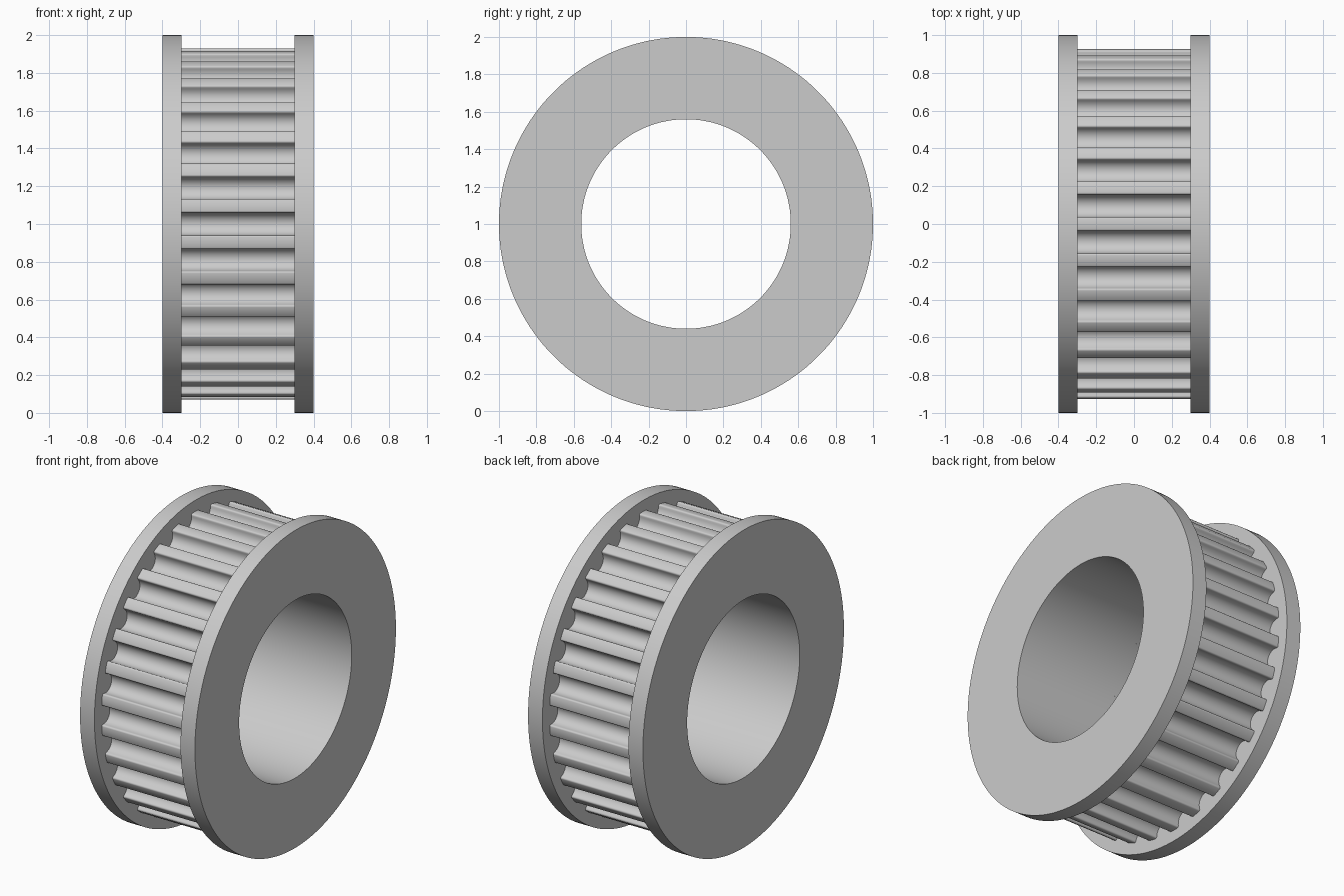
import bpy, bmesh
from math import sin, cos, pi, radians

if "Cube" in bpy.data.objects:
    bpy.data.objects.remove(bpy.data.objects["Cube"], do_unlink=True)

TEETH = 30
BORE = 0.56
TIP = 0.93
GROOVE = 0.06      # radius of the rounded groove floor
FILLET = 0.01      # rounding at the tooth tips

steel = bpy.data.materials.new("light grey metal")
steel.use_nodes = True
grey = (0.6, 0.6, 0.6, 1)
steel.diffuse_color = grey
steel.node_tree.nodes["Principled BSDF"].inputs["Base Color"].default_value = grey


def arc(cu, cr, radius, start, end, steps):
    """Arc points as (sideways, radial) pairs."""
    angles = [radians(start + (end - start) * i / steps) for i in range(steps + 1)]
    return [(cu + radius * cos(a), cr + radius * sin(a)) for a in angles]


def circle(radius, count):
    return [(radius * sin(2 * pi * i / count), radius * cos(2 * pi * i / count))
            for i in range(count)]


def toothed_outline():
    """Rounded grooves cut in a circle, with a tooth centred at the top."""
    shoulder = TIP - FILLET - 0.003
    half = arc(0, TIP - 0.022, GROOVE, 270, 360, 5)
    half += arc(GROOVE + FILLET, shoulder, FILLET, 180, 90, 3)
    groove = [(-u, r) for u, r in reversed(half)] + half[1:]
    points = []
    for k in range(TEETH):
        tip = 2 * pi * k / TEETH
        points.append((TIP * sin(tip), TIP * cos(tip)))
        a = tip + pi / TEETH
        points += [(u * cos(a) + r * sin(a), r * cos(a) - u * sin(a)) for u, r in groove]
    return points


def ring(name, outline, x0, x1):
    """Solid ring along x between an outer outline and the round bore."""
    bm = bmesh.new()
    n = len(outline)
    bore = circle(BORE, n)
    loops = [[bm.verts.new((x, y, z + 1)) for y, z in pts]
             for x, pts in ((x0, outline), (x1, outline), (x1, bore), (x0, bore))]
    for a, b in zip(loops, loops[1:] + loops[:1]):
        for i in range(n):
            j = (i + 1) % n
            bm.faces.new((a[i], a[j], b[j], b[i]))
    bmesh.ops.recalc_face_normals(bm, faces=bm.faces)
    mesh = bpy.data.meshes.new(name)
    bm.to_mesh(mesh)
    bm.free()
    mesh.materials.append(steel)
    obj = bpy.data.objects.new(name, mesh)
    bpy.context.collection.objects.link(obj)
    bpy.ops.object.select_all(action='DESELECT')
    obj.select_set(True)
    bpy.context.view_layer.objects.active = obj
    bpy.ops.object.shade_smooth_by_angle(angle=radians(35))
    return obj


# Toothed drum between two plain flanges
ring("toothed_drum", toothed_outline(), -0.3, 0.3)
ring("right_flange", circle(1, 180), -0.4, -0.3)
ring("left_flange", circle(1, 180), 0.3, 0.4)
